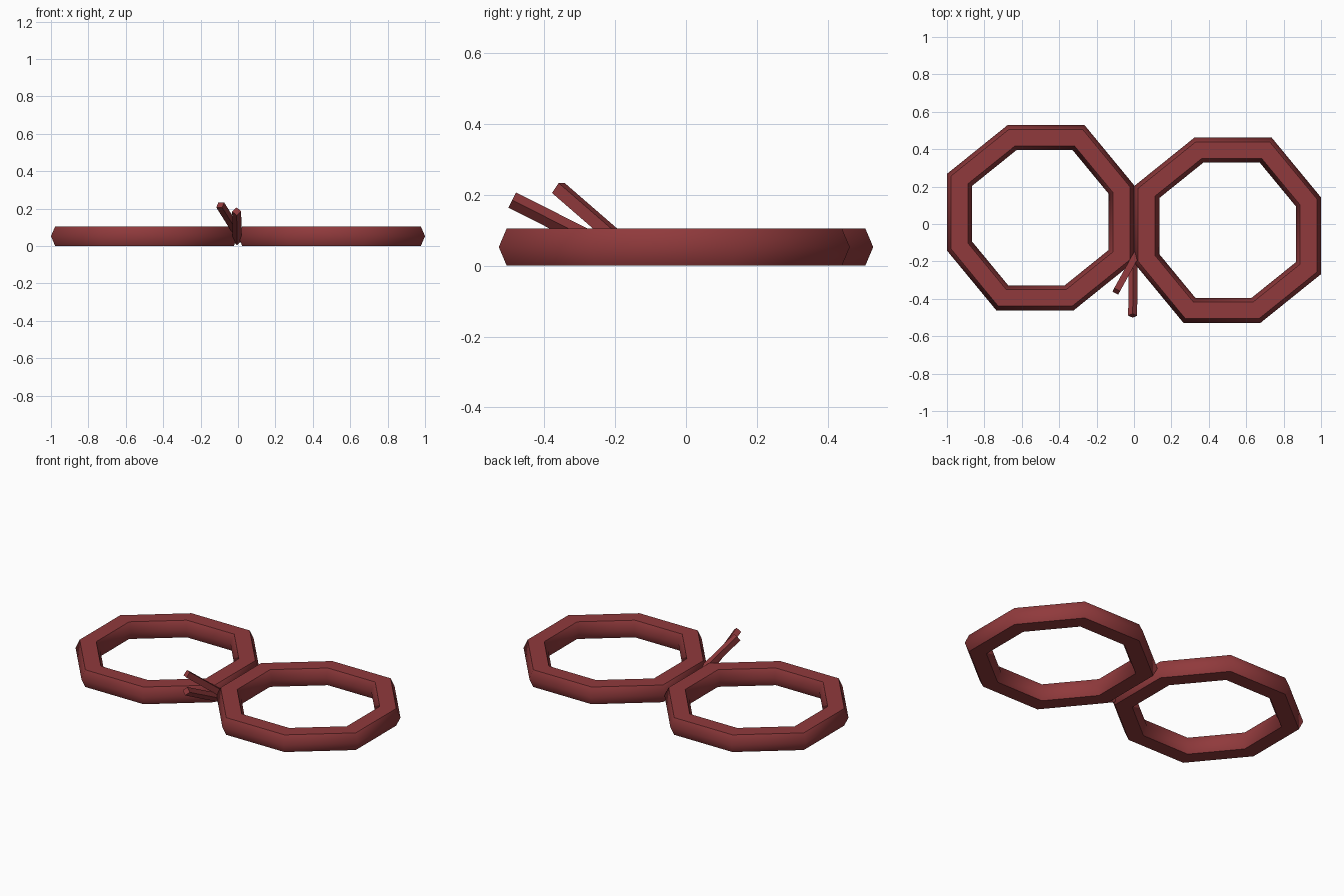
import bpy, bmesh, math
from mathutils import Vector

if "Cube" in bpy.data.objects:
    bpy.data.objects.remove(bpy.data.objects["Cube"])

mat = bpy.data.materials.new("dark_red")
mat.diffuse_color = (0.28, 0.042, 0.045, 1)
mat.use_nodes = True
mat.node_tree.nodes["Principled BSDF"].inputs["Base Color"].default_value = mat.diffuse_color


def finish(name, bm, angle):
    bmesh.ops.recalc_face_normals(bm, faces=bm.faces)
    me = bpy.data.meshes.new(name)
    bm.to_mesh(me)
    bm.free()
    me.materials.append(mat)
    ob = bpy.data.objects.new(name, me)
    bpy.context.collection.objects.link(ob)
    bpy.ops.object.select_all(action='DESELECT')
    ob.select_set(True)
    bpy.context.view_layer.objects.active = ob
    bpy.ops.object.shade_smooth_by_angle(angle=math.radians(angle))


# Outline of an uneven octagon (second half is the first half turned round)
half = [(0.5, 0.175), (0.236, 0.495), (-0.177, 0.495), (-0.5, 0.235)]
outline = half + [(-x, -y) for x, y in half]
# Hexagonal tube section: (outline scale, height)
section = [(1, 0.0525), (0.955, 0.105), (0.775, 0.105),
           (0.73, 0.0525), (0.775, 0), (0.955, 0)]


def ring(name, sign):
    bm = bmesh.new()
    loops = [[bm.verts.new((sign * (-0.5 + x * s), sign * (0.033 + y * s), z))
              for s, z in section] for x, y in outline]
    for i in range(8):
        a, b = loops[i], loops[(i + 1) % 8]
        for j in range(6):
            k = (j + 1) % 6
            bm.faces.new((a[j], a[k], b[k], b[j]))
    finish(name, bm, 62)


# Two rings, touching at the middle
ring("left_ring", 1)
ring("right_ring", -1)


# Thin four-sided stubs rising from the joint
def stub(name, start, end, r, turn):
    a, b = Vector(start), Vector(end)
    d = (b - a).normalized()
    u = d.cross(Vector((0, 0, 1))).normalized()
    v = u.cross(d)
    bm = bmesh.new()
    ends = []
    for p in (a, b):
        ends.append([bm.verts.new(p + r * (math.cos(t) * u + math.sin(t) * v))
                     for t in (turn + i * math.pi / 2 for i in range(4))])
    for i in range(4):
        k = (i + 1) % 4
        bm.faces.new((ends[0][i], ends[0][k], ends[1][k], ends[1][i]))
    bm.faces.new(ends[0])
    bm.faces.new(ends[1])
    finish(name, bm, 30)


stub("front_stub", (-0.005, -0.175, 0.026), (-0.007, -0.49, 0.185), 0.024, 0)
stub("side_stub", (0.012, -0.165, 0.05), (-0.095, -0.36, 0.219), 0.025, math.pi / 4)
